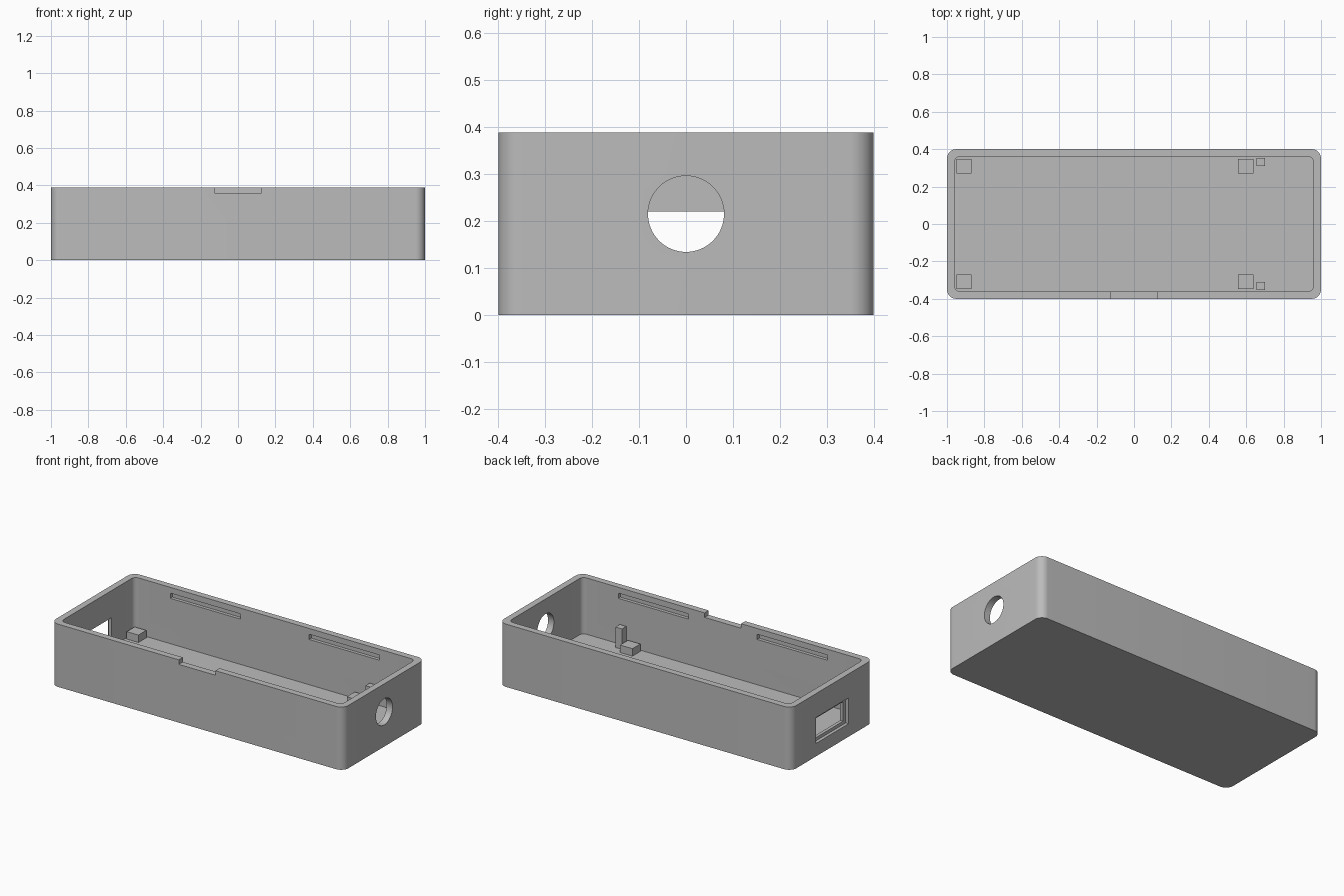
import bpy
import bmesh
from math import cos, sin, pi, radians

if "Cube" in bpy.data.objects:
    bpy.data.objects.remove(bpy.data.objects["Cube"], do_unlink=True)

HEIGHT = 0.388
FLOOR = 0.04
WALL = 0.04

grey = bpy.data.materials.new("plain grey")
grey.use_nodes = True
colour = (0.5, 0.5, 0.5, 1)
grey.diffuse_color = colour
grey.node_tree.nodes["Principled BSDF"].inputs["Base Color"].default_value = colour


def prism(name, outline, z0, z1):
    """Extrude a flat outline from z0 up to z1."""
    bm = bmesh.new()
    base = bm.faces.new([bm.verts.new((x, y, z0)) for x, y in outline])
    top = bmesh.ops.extrude_face_region(bm, geom=[base])["geom"]
    bmesh.ops.translate(bm, vec=(0, 0, z1 - z0),
                        verts=[v for v in top if isinstance(v, bmesh.types.BMVert)])
    bmesh.ops.recalc_face_normals(bm, faces=bm.faces)
    mesh = bpy.data.meshes.new(name)
    bm.to_mesh(mesh)
    bm.free()
    mesh.materials.append(grey)
    obj = bpy.data.objects.new(name, mesh)
    bpy.context.collection.objects.link(obj)
    return obj


def box(name, xs, ys, zs):
    (x0, x1), (y0, y1) = sorted(xs), sorted(ys)
    return prism(name, [(x0, y0), (x1, y0), (x1, y1), (x0, y1)], *zs)


def rounded(half_x, half_y, radius, steps=12):
    """Rounded rectangle outline."""
    points = []
    for corner, (sx, sy) in enumerate([(1, 1), (-1, 1), (-1, -1), (1, -1)]):
        for i in range(steps + 1):
            a = (corner + i / steps) * pi / 2
            points.append((sx * (half_x - radius) + radius * cos(a),
                           sy * (half_y - radius) + radius * sin(a)))
    return points


def cut(target, cutter):
    """Subtract the cutter and discard it."""
    mod = target.modifiers.new("cut", "BOOLEAN")
    mod.operation = "DIFFERENCE"
    mod.solver = "EXACT"
    mod.object = cutter
    bpy.context.view_layer.objects.active = target
    bpy.ops.object.modifier_apply(modifier=mod.name)
    bpy.data.objects.remove(cutter, do_unlink=True)


# Open tray with rounded corners
case = prism("case", rounded(1, 0.4, 0.05), 0, HEIGHT)
cut(case, prism("cavity", rounded(1 - WALL, 0.4 - WALL, 0.03), FLOOR, HEIGHT + 0.1))

# Pry notch in the front rim
cut(case, box("notch", (-0.125, 0.125), (-0.5, -0.34), (0.36, 0.5)))

# Round hole through the left end
bpy.ops.mesh.primitive_cylinder_add(vertices=64, radius=0.081, depth=0.2,
                                    location=(1, 0, 0.215), rotation=(0, pi / 2, 0))
cut(case, bpy.context.object)

# Stepped socket window in the right end
cut(case, box("window_recess", (-1.1, -0.98), (-0.16, 0.16), (0.08, 0.24)))
cut(case, box("window", (-1.1, -0.9), (-0.135, 0.135), (0.1, 0.22)))

# Lid catch slots inside both long walls
for sx in (-1, 1):
    for sy in (-1, 1):
        cut(case, box("slot", (sx * 0.235, sx * 0.715), (sy * 0.3, sy * 0.38), (0.32, 0.352)))

bpy.ops.object.select_all(action="DESELECT")
case.select_set(True)
bpy.context.view_layer.objects.active = case
bpy.ops.object.shade_smooth_by_angle(angle=radians(30))

# Board supports and locating posts on the floor
for side, sy in (("front", -1), ("back", 1)):
    box(side + "_right_support", (-0.95, -0.87), (sy * 0.27, sy * 0.347), (FLOOR, 0.086))
    box(side + "_left_support", (0.555, 0.64), (sy * 0.27, sy * 0.347), (FLOOR, 0.086))
    box(side + "_post", (0.655, 0.7), (sy * 0.31, sy * 0.352), (FLOOR, 0.166))
